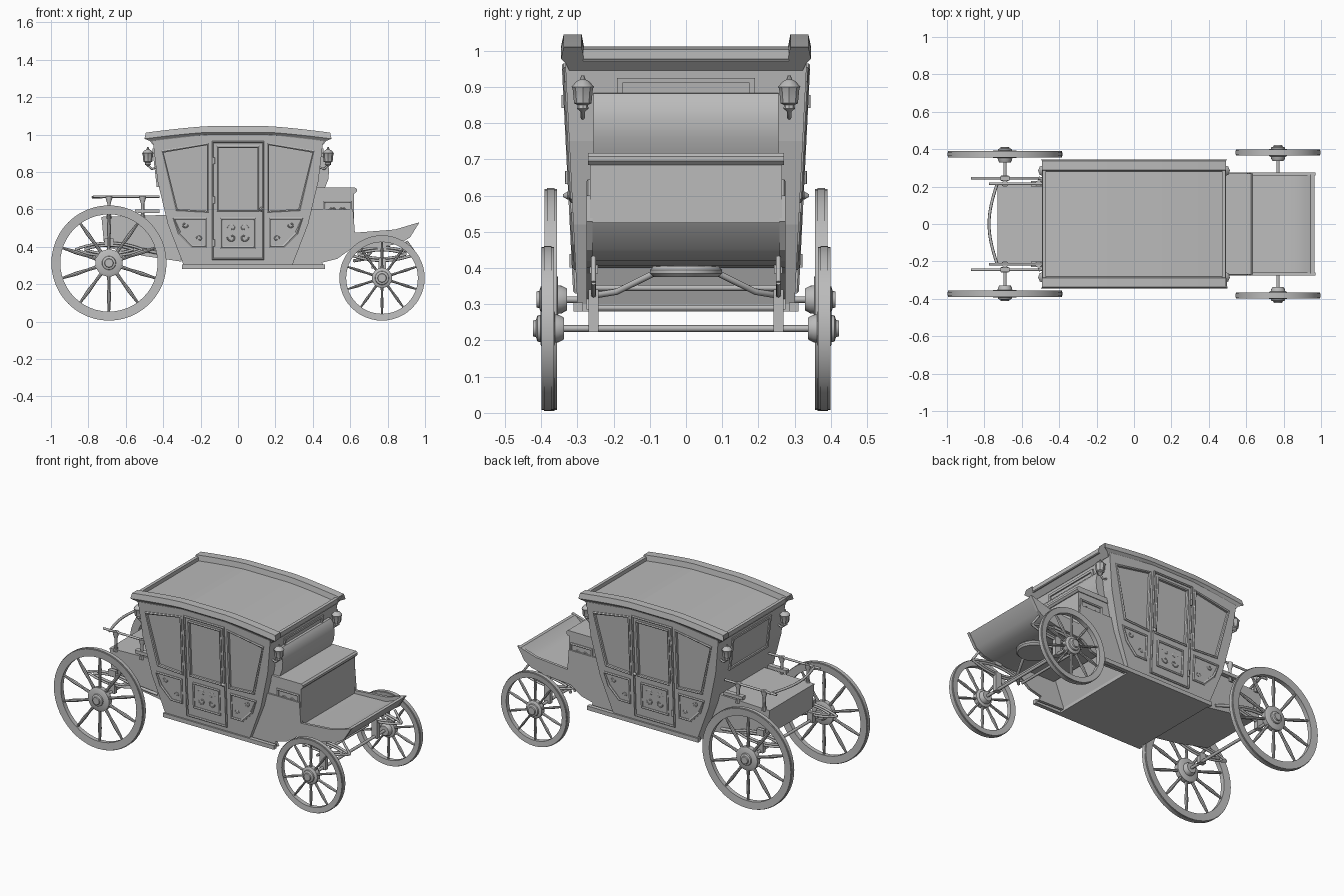
import bpy, bmesh, math
from mathutils import Vector, Matrix

if "Cube" in bpy.data.objects:
    bpy.data.objects.remove(bpy.data.objects["Cube"])

grey = bpy.data.materials.new("plain_grey")
grey.use_nodes = True
grey.diffuse_color = (0.5, 0.5, 0.5, 1)
grey.node_tree.nodes["Principled BSDF"].inputs["Base Color"].default_value = (0.5, 0.5, 0.5, 1)


def link(name, data):
    ob = bpy.data.objects.new(name, data)
    data.materials.append(grey)
    bpy.context.collection.objects.link(ob)
    return ob


def finish(name, bm, smooth=False):
    bmesh.ops.recalc_face_normals(bm, faces=bm.faces)
    me = bpy.data.meshes.new(name)
    bm.to_mesh(me)
    bm.free()
    ob = link(name, me)
    if smooth:
        bpy.ops.object.select_all(action="DESELECT")
        ob.select_set(True)
        bpy.context.view_layer.objects.active = ob
        bpy.ops.object.shade_smooth_by_angle(angle=math.radians(35))
    return ob


def loft(name, rings, smooth=False, closed=False):
    """Skin a row of equal-length rings of points."""
    bm = bmesh.new()
    rows = [[bm.verts.new(p) for p in r] for r in rings]
    n = len(rows[0])
    pairs = list(zip(rows, rows[1:])) + ([(rows[-1], rows[0])] if closed else [])
    for a, b in pairs:
        for i in range(n):
            j = (i + 1) % n
            bm.faces.new((a[i], a[j], b[j], b[i]))
    if not closed:
        bm.faces.new(rows[0])
        bm.faces.new(rows[-1])
    return finish(name, bm, smooth)


def prism(name, pts, y0, y1, smooth=False):
    """Extrude an x-z outline between two y positions."""
    return loft(name, [[(x, y, z) for x, z in pts] for y in (y0, y1)], smooth)


def box(name, x0, x1, y0, y1, z0, z1):
    return prism(name, [(x0, z0), (x1, z0), (x1, z1), (x0, z1)], y0, y1)


def lathe(name, prof, centre, axis="Y", n=24, closed=False):
    """Turn (radius, height) pairs about an axis."""
    def at(r, h, t):
        c, s = r * math.cos(t), r * math.sin(t)
        return Vector(centre) + Vector((c, h, s) if axis == "Y" else (c, s, h))
    rings = [[at(r, h, 2 * math.pi * k / n) for k in range(n)] for r, h in prof]
    return loft(name, rings, True, closed)


def tube(name, pts, r, cyclic=False, res=2):
    cu = bpy.data.curves.new(name, "CURVE")
    cu.dimensions = "3D"
    cu.bevel_depth, cu.bevel_resolution = r, res
    cu.use_fill_caps = True
    sp = cu.splines.new("POLY")
    sp.points.add(len(pts) - 1)
    for p, q in zip(sp.points, pts):
        p.co = (*q, 1)
    sp.use_cyclic_u = cyclic
    return link(name, cu)


def wall(z):
    return 0.30 + (z - 0.30) * 0.05


def flip(pts):
    return [(-x, z) for x, z in pts]


def inset(pts, f):
    cx = sum(p[0] for p in pts) / len(pts)
    cz = sum(p[1] for p in pts) / len(pts)
    return [(x - math.copysign(f, x - cx), z - math.copysign(f, z - cz)) for x, z in pts]


def frame(name, pts, s, width=0.012, depth=0.008, y=wall):
    """Raised moulding following an outline on a side wall."""
    inner = inset(pts, width)
    mid = inset(pts, width / 2)
    ring = []
    for loop, d in ((pts, -0.004), (pts, depth * 0.5), (mid, depth), (inner, depth * 0.5), (inner, -0.012)):
        ring.append([(x, s * (y(z) + d), z) for x, z in loop])
    return loft(name, ring, closed=True)


def scroll(name, cx, cz, y, s, size, mx, mz):
    """Small carved spiral on a panel."""
    pts = []
    for k in range(15):
        t = k / 14
        a, r = t * 5.5, size * (1 - 0.8 * t)
        pts.append((cx + mx * (r * math.cos(a) + size * 0.3), s * y, cz + mz * (r * math.sin(a) + size)))
    tube(name, pts, 0.0035, res=0)


# Cabin shell with sunken windows
half = [(0.29, 0.30), (0.375, 0.52), (0.43, 0.75), (0.455, 0.965), (0.15, 1.0)]
outline = half + flip(half)[::-1]
cabin = loft("cabin", [[(x, s * wall(z), z) for x, z in outline] for s in (-1, 1)])

window = [(0.155, 0.58), (0.335, 0.59), (0.41, 0.915), (0.155, 0.955)]
lower = [(0.165, 0.395), (0.25, 0.395), (0.318, 0.465), (0.348, 0.555), (0.165, 0.555)]
door = [(-0.14, 0.33), (0.14, 0.33), (0.14, 0.965), (-0.14, 0.965)]
door_window = [(-0.115, 0.585), (0.115, 0.585), (0.115, 0.94), (-0.115, 0.94)]
door_panel = [(-0.095, 0.39), (0.095, 0.39), (0.095, 0.555), (-0.095, 0.555)]
for s in (-1, 1):
    for label, pts in (("window", window), ("rear_window", flip(window)), ("door_window", door_window)):
        cut = loft("cutter_" + label, [[(x, s * (wall(z) + d), z) for x, z in inset(pts, 0.011)] for d in (-0.01, 0.05)])
        cut.hide_render = True
        cut.hide_viewport = True
        m = cabin.modifiers.new(label, "BOOLEAN")
        m.operation, m.object = "DIFFERENCE", cut
        frame(label + "_frame", pts, s)
    frame("front_lower_panel", lower, s)
    frame("rear_lower_panel", flip(lower), s)
    frame("door_edge", door, s, 0.01, 0.01)
    frame("door_panel", door_panel, s)
    for z in (0.42, 0.65, 0.86):
        tube("door_hinge", [(-0.128, s * (wall(z) + 0.01), z + d) for d in (-0.018, 0.018)], 0.006)
    lathe("door_handle", [(0.004, -0.012), (0.012, 0), (0.004, 0.012)], (0.125, s * (wall(0.6) + 0.012), 0.6), n=10)
    for mx in (-1, 1):
        for mz in (-1, 1):
            scroll("door_carving", mx * 0.025, 0.475, wall(0.475), s, 0.025, mx, mz)
        scroll("panel_carving", mx * 0.20, 0.425, wall(0.43), s, 0.018, mx, 1)
        scroll("panel_carving", mx * 0.29, 0.535, wall(0.53), s, 0.018, -mx, -1)
    box("sill", -0.30, 0.465, s * 0.285, s * 0.31, 0.28, 0.305)
box("floor", -0.29, 0.29, -0.29, 0.29, 0.28, 0.302)

# End windows following the sloped end walls
for s in (-1, 1):
    def end_x(z, d):
        return s * (0.43 + (z - 0.75) * 0.116 + d)
    rings = []
    for g, d in ((0, -0.004), (0, 0.008), (0.014, 0.008), (0.014, -0.004)):
        rings.append([(end_x(z, d), y, z) for y, z in (
            (-0.19 + g, 0.72 + g), (0.19 - g, 0.72 + g), (0.19 - g, 0.925 - g), (-0.19 + g, 0.925 - g))])
    loft("end_window_frame", rings, closed=True)

# Arched roof with raised side rails and a flared cornice
section = [(0.322, -0.065, 0.91), (0.332, -0.045, 0.94), (0.345, -0.033, 1), (0.338, 0, 0.985),
           (0.288, 0, 0.985), (0.282, -0.033, 0.985)]
rings = []
for k in range(-10, 11):
    x = k * 0.05
    a = 1.045 - 0.035 * (max(0, abs(x) - 0.15) / 0.35) ** 1.3
    right = [(x * f, y, a + d) for y, d, f in section]
    rings.append(right + [(p[0], -p[1], p[2]) for p in right[::-1]])
loft("roof", rings)
for s in (-1, 1):
    box("roof_end_rim", s * 0.47, s * 0.49, -0.285, 0.285, 0.972, 1.003)

# Lamps on the four cabin corners
for sx in (-1, 1):
    for s in (-1, 1):
        c = (sx * 0.482, s * 0.285, 0.88)
        lathe("lamp", [(0.004, -0.05), (0.016, -0.04), (0.014, -0.03), (0.024, -0.025), (0.028, 0.015),
                       (0.031, 0.02), (0.018, 0.035), (0.008, 0.04), (0.004, 0.052)], c, "Z", 8)
        tube("lamp_bracket", [(c[0], c[1], 0.835), (sx * 0.46, c[1], 0.815), (sx * 0.425, c[1], 0.83)], 0.006)

# Driver's bench, seat and padded back
box("bench_box", 0.36, 0.62, -0.265, 0.265, 0.44, 0.69)
prism("bench_cushion", [(0.40, 0.685), (0.625, 0.685), (0.635, 0.695), (0.635, 0.708), (0.625, 0.717), (0.40, 0.717)],
      -0.27, 0.27, True)
prism("seat_back", [(0.42, 0.70), (0.465, 0.715), (0.483, 0.76), (0.487, 0.81), (0.478, 0.86), (0.46, 0.882), (0.43, 0.885)],
      -0.255, 0.255, True)
bench_panel = [(0.455, 0.50), (0.61, 0.50), (0.61, 0.645), (0.455, 0.645)]
for s in (-1, 1):
    frame("bench_panel", bench_panel, s, y=lambda z: 0.267)
    for mx in (-1, 1):
        for mz in (-1, 1):
            scroll("bench_carving", 0.532 + mx * 0.018, 0.572, 0.266, s, 0.02, mx, mz)

# Footboard between shaped side plates
board = [(0.60, 0.40), (0.78, 0.405), (0.86, 0.42), (0.915, 0.45), (0.965, 0.525), (0.945, 0.525),
         (0.90, 0.487), (0.84, 0.463), (0.60, 0.455)]
prism("footboard", board, -0.265, 0.265, True)
cheek = [(0.28, 0.29), (0.465, 0.285), (0.45, 0.315), (0.53, 0.335), (0.60, 0.385), (0.78, 0.40), (0.87, 0.42),
         (0.92, 0.45), (0.97, 0.53), (0.95, 0.525), (0.84, 0.492), (0.625, 0.475), (0.615, 0.60), (0.37, 0.60)]
for s in (-1, 1):
    prism("side_plate", cheek, s * 0.258, s * 0.275)

# Rear luggage box with rails
prism("rear_box", [(-0.73, 0.56), (-0.38, 0.57), (-0.30, 0.32), (-0.50, 0.35), (-0.715, 0.40)], -0.22, 0.22)
for s in (-1, 1):
    tube("rear_side_rail", [(-0.775, s * 0.215, 0.668), (-0.42, s * 0.215, 0.668)], 0.007)
    for x in (-0.69, -0.51):
        lathe("rail_post", [(0.016, 0.55), (0.009, 0.58), (0.009, 0.63), (0.018, 0.66), (0.018, 0.672)],
              (x, s * 0.215, 0), "Z", 10)
    box("rail_block", -0.55, -0.42, s * 0.20, s * 0.23, 0.58, 0.60)
tube("rear_bowed_rail", [(-0.73 - 0.045 * math.cos(k * math.pi / 16), k * 0.0275, 0.665) for k in range(-8, 9)], 0.008)


# Wheels with rim, tapered spokes and hub
def wheel(x, s, r, y):
    k = r / 0.305
    c = (x, s * y, r + 0.008)
    w = 0.017
    lathe("wheel_rim", [(r, -w), (r, w), (r - 0.045 * k, w * 0.8), (r - 0.045 * k, -w * 0.8)], c, n=48, closed=True)
    lathe("wheel_tyre", [(r + 0.003, -w * 0.6), (r + 0.003, w * 0.6), (r - 0.01, w * 0.6), (r - 0.01, -w * 0.6)],
          c, n=48, closed=True)
    lathe("hub_flange", [(0.06 * k, -0.02), (0.073 * k, -0.014), (0.073 * k, 0.014), (0.06 * k, 0.02)], c)
    lathe("hub", [(0.03, s * -0.045), (0.038, s * -0.03), (0.042, 0), (0.036, s * 0.028), (0.024, s * 0.032),
                  (0.022, s * 0.04)], c, n=16)
    for i in range(10):
        bm = bmesh.new()
        rows = []
        for f, t in ((0.2, 0.010), (0.4, 0.008), (0.6, 0.011), (0.88, 0.006)):
            rows.append([bm.verts.new((t * k * math.cos(a), t * math.sin(a), f * r))
                         for a in [j * math.pi / 4 for j in range(8)]])
        for a, b in zip(rows, rows[1:]):
            for j in range(8):
                bm.faces.new((a[j], a[j - 1], b[j - 1], b[j]))
        spoke = finish("wheel_spoke", bm, True)
        spoke.matrix_world = Matrix.Translation(c) @ Matrix.Rotation(i * math.pi / 5, 4, "Y")


for x, r, y, sy, cz in ((-0.69, 0.305, 0.373, 0.245, 0.385), (0.77, 0.225, 0.382, 0.255, 0.36)):
    axle_z = r + 0.008
    tube("axle", [(x, -y, axle_z), (x, y, axle_z)], 0.009)
    for s in (-1, 1):
        wheel(x, s, r, y)
        # Leaf springs above the axle
        for bow, reach in ((0.035, 0.18), (0.022, 0.13), (-0.035, 0.18), (-0.022, 0.13)):
            tube("leaf_spring", [(x + reach * t / 6, s * sy, cz + bow * (1 - (t / 6) ** 2)) for t in range(-6, 7)], 0.007)
        box("spring_clamp", x - 0.02, x + 0.02, s * sy - 0.014, s * sy + 0.014, axle_z - 0.01, cz - 0.02)
        box("spring_seat", x - 0.025, x + 0.025, s * sy - 0.012, s * sy + 0.012, cz + 0.025, cz + 0.06)

# Front carriage struts and crossbars
for s in (-1, 1):
    tube("front_strut", [(0.62, s * 0.25, 0.325), (0.68, s * 0.19, 0.335), (0.72, s * 0.09, 0.385)], 0.009)
    tube("spring_hanger", [(0.95, s * 0.255, 0.36), (0.90, s * 0.255, 0.43)], 0.007)
    tube("rear_hanger", [(-0.51, s * 0.245, 0.385), (-0.40, s * 0.22, 0.36)], 0.009)
tube("front_crossbar", [(0.59, -0.255, 0.345), (0.59, 0.255, 0.345)], 0.008)
tube("lower_crossbar", [(0.72, -0.25, 0.29), (0.72, 0.25, 0.29)], 0.008)
lathe("turntable", [(0.09, 0.375), (0.1, 0.385), (0.1, 0.395), (0.09, 0.405)], (0.72, 0, 0), "Z", 24)
